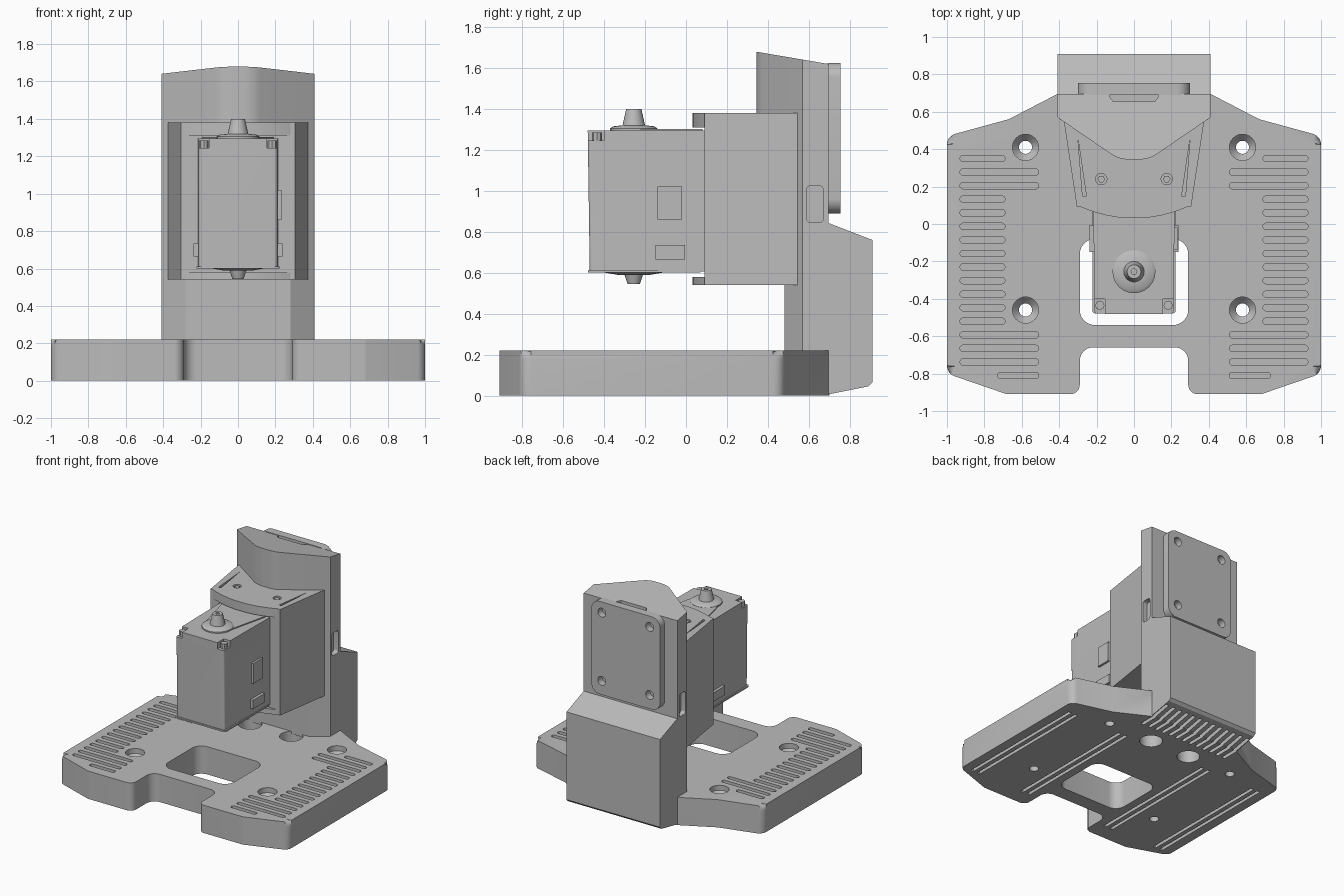
import bpy, bmesh, math
from mathutils import Vector, Matrix

if "Cube" in bpy.data.objects:
    bpy.data.objects.remove(bpy.data.objects["Cube"])

grey = bpy.data.materials.new("plain_grey")
grey.use_nodes = True
COLOUR = (0.5, 0.5, 0.5, 1)
grey.diffuse_color = COLOUR
grey.node_tree.nodes["Principled BSDF"].inputs["Base Color"].default_value = COLOUR

# Local axes for extruding along z, x or y
AXES = {
    "z": Matrix.Identity(3),
    "x": Matrix(((0, 0, 1), (1, 0, 0), (0, 1, 0))),
    "y": Matrix(((1, 0, 0), (0, 0, 1), (0, 1, 0))),
}


def rounded(corners, steps=6):
    """Outline from (a, b, radius) corners, with curved corners."""
    out = []
    for i, (a, b, r) in enumerate(corners):
        p = Vector((a, b))
        if not r:
            out.append(p)
            continue
        u = (Vector(corners[i - 1][:2]) - p).normalized()
        v = (Vector(corners[(i + 1) % len(corners)][:2]) - p).normalized()
        half = u.angle(v) / 2
        d = r / math.tan(half)
        centre = p + (u + v).normalized() * r / math.sin(half)
        start, end = p + u * d - centre, p + v * d - centre
        for k in range(steps + 1):
            t = k / steps
            q = (start * (1 - t) + end * t).normalized() * r
            out.append(centre + q)
    return out


def rect(a0, a1, b0, b1, r=0):
    return rounded([(a0, b0, r), (a1, b0, r), (a1, b1, r), (a0, b1, r)])


def mirrored(half):
    """Close a right-hand outline by mirroring it over x = 0."""
    return half + [(-c[0],) + tuple(c[1:]) for c in reversed(half)]


def prism(bm, pts, c0, c1, axis="z"):
    m = AXES[axis]
    low = [bm.verts.new(m @ Vector((p[0], p[1], c0))) for p in pts]
    high = [bm.verts.new(m @ Vector((p[0], p[1], c1))) for p in pts]
    n = len(pts)
    bm.faces.new(low[::-1])
    bm.faces.new(high)
    for i in range(n):
        j = (i + 1) % n
        bm.faces.new((low[i], low[j], high[j], high[i]))


def lathe(bm, profile, cx, cy, axis="z", n=24):
    """Turn (radius, height) points into a capped round part."""
    m = AXES[axis]
    rings = [[bm.verts.new(m @ Vector((cx + r * math.cos(math.tau * k / n),
                                      cy + r * math.sin(math.tau * k / n), h)))
              for k in range(n)] for r, h in profile]
    bm.faces.new(rings[0][::-1])
    bm.faces.new(rings[-1])
    for a, b in zip(rings, rings[1:]):
        for k in range(n):
            j = (k + 1) % n
            bm.faces.new((a[k], a[j], b[j], b[k]))


def finish(name, bm, cutter=None):
    bmesh.ops.recalc_face_normals(bm, faces=bm.faces)
    mesh = bpy.data.meshes.new(name)
    bm.to_mesh(mesh)
    bm.free()
    ob = bpy.data.objects.new(name, mesh)
    bpy.context.collection.objects.link(ob)
    mesh.materials.append(grey)
    bpy.ops.object.select_all(action="DESELECT")
    bpy.context.view_layer.objects.active = ob
    ob.select_set(True)
    if cutter:
        mod = ob.modifiers.new("cut", "BOOLEAN")
        mod.object, mod.solver = cutter, "EXACT"
        bpy.ops.object.modifier_apply(modifier=mod.name)
        bpy.data.objects.remove(cutter)
    bpy.ops.object.shade_smooth_by_angle(angle=math.radians(30))
    return ob


def vents(bm):
    # Slots across the underside at the rear
    for i in range(13):
        x = (i - 6) * 0.065
        prism(bm, rect(x - 0.014, x + 0.014, 0.56, 0.85, 0.012), -0.1, 0.07)


# Base cutters: window, screw holes, cable holes, side slots, runner grooves
cut = bmesh.new()
prism(cut, rect(-0.29, 0.29, -0.54, -0.08, 0.08), -0.1, 0.4)
vents(cut)
for s in (-1, 1):
    for y in (0.41, -0.46):
        lathe(cut, [(0.035, -0.1), (0.035, 0.14), (0.07, 0.18), (0.07, 0.3)], s * 0.58, y)
    lathe(cut, [(0.085, -0.1), (0.085, 0.3)], s * 0.18, 0.41)
    for i in range(17):
        y = 0.35 - i * 0.0725
        inner = 0.51 if i in (1, 2, 13, 14, 15, 16) else 0.69
        outer = 0.73 if i == 16 else 0.93
        a, b = sorted((s * inner, s * outer))
        prism(cut, rect(a, b, y - 0.017, y + 0.017, 0.016), 0.14, 0.3)
    for x in (0.91, 0.85, 0.43, 0.37):
        prism(cut, rect(s * x - 0.013, s * x + 0.013, -0.78, 0.35), -0.1, 0.025)
base_cutter = finish("base_cutter", cut)

# Base plate with softened side edges
bm = bmesh.new()
prism(bm, rounded(mirrored([
    (0.29, -0.66, 0.07), (0.29, -0.91, 0.05), (0.68, -0.91, 0.06), (1, -0.8, 0.06),
    (1, 0.47, 0.06), (0.67, 0.56, 0), (0.4, 0.7, 0)])), 0, 0.22)
edges = [e for e in bm.edges if all(abs(v.co.x) > 0.97 and v.co.z > 0.2 for v in e.verts)]
bmesh.ops.bevel(bm, geom=edges, offset=0.04, segments=4, profile=0.5, affect="EDGES")
finish("base_plate", bm, base_cutter)

# Rear housing of the column
cut = bmesh.new()
vents(cut)
cutter = finish("vent_cutter", cut)
bm = bmesh.new()
prism(bm, [(0.69, 0.005), (0.89, 0.045), (0.91, 0.065), (0.91, 0.76), (0.69, 0.845)],
      -0.41, 0.41, "x")
finish("rear_housing", bm, cutter)

# Lower column with a truncated front
bm = bmesh.new()
prism(bm, mirrored([(0.28, 0.48), (0.41, 0.57), (0.41, 0.695)]), 0.2, 0.54)
finish("lower_column", bm)

# Upper column with pointed front, sloping top, side ports and a top latch slot
cut = bmesh.new()
for s in (-1, 1):
    a, b = sorted((s * 0.37, s * 0.5))
    prism(cut, rect(0.59, 0.67, 0.845, 1.025, 0.02), a, b, "x")
prism(cut, mirrored([(0.11, 0.655), (0.13, 0.68), (0.13, 0.72)]), 1.58, 1.8)
cutter = finish("column_cutter", cut)
bm = bmesh.new()
prism(bm, rounded(mirrored([(0.08, 0.345, 0.16), (0.41, 0.57, 0), (0.41, 0.695, 0)])), 0.54, 1.75)
hit = bmesh.ops.bisect_plane(bm, geom=bm.verts[:] + bm.edges[:] + bm.faces[:],
                             plane_co=(0, 0.34, 1.68), plane_no=(0, 0.17, 1), clear_outer=True)
bmesh.ops.contextual_create(
    bm, geom=[e for e in hit["geom_cut"] if isinstance(e, bmesh.types.BMEdge)])
finish("upper_column", bm, cutter)

# Rear mounting plate with four screw holes
cut = bmesh.new()
for x in (-0.21, 0.21):
    for z in (1.0, 1.54):
        lathe(cut, [(0.035, 0.7), (0.035, 0.8)], x, z, "y")
cutter = finish("plate_cutter", cut)
bm = bmesh.new()
prism(bm, rect(-0.3, 0.3, 0.89, 1.625, 0.07), 0.69, 0.755, "y")
finish("rear_mounting_plate", bm, cutter)

# Motor mount: body, lips above and below, slanted slots and screw recesses
cut = bmesh.new()
for s in (-1, 1):
    prism(cut, [(s * 0.3, 0.46), (s * 0.275, 0.15), (s * 0.255, 0.15)], 1.34, 1.5)
    lathe(cut, [(0.03, 1.35), (0.03, 1.5)], s * 0.175, 0.24)
cutter = finish("mount_cutter", cut)
bm = bmesh.new()
prism(bm, mirrored([(0.305, 0.09), (0.375, 0.55)]), 0.54, 1.38)
finish("motor_mount", bm, cutter)
bm = bmesh.new()
arc = [(x, 0.03 + 0.07 * (x / 0.305) ** 2) for x in (0.05, 0.1, 0.15, 0.2, 0.25, 0.305)]
for z0, z1 in ((1.31, 1.38), (0.54, 0.58)):
    prism(bm, mirrored(arc), z0, z1)
finish("mount_lips", bm)
bm = bmesh.new()
for x in (-0.175, 0.175):
    lathe(bm, [(0.02, 1.34), (0.02, 1.375)], x, 0.24, n=6)
finish("mount_screws", bm)

# Motor body, slightly tapered, with notched front corners
cut = bmesh.new()
for s in (-1, 1):
    a, b = sorted((s * 0.155, s * 0.3))
    prism(cut, rect(a, b, -0.6, -0.4), 1.245, 1.4)
cutter = finish("motor_cutter", cut)
bm = bmesh.new()
prism(bm, rounded(mirrored([(0.21, -0.48, 0.015), (0.218, 0.1, 0)])), 0.605, 1.295)
for v in bm.verts:
    if v.co.z < 0.7 and v.co.y < -0.4:
        v.co.y += 0.01
finish("motor_body", bm, cutter)

# Bottom rim and raised top panel
bm = bmesh.new()
prism(bm, rounded(mirrored([(0.222, -0.478, 0.015), (0.222, 0.07, 0)])), 0.6, 0.612)
prism(bm, mirrored([(0.11, -0.26), (0.19, 0.08)]), 1.29, 1.303)
finish("motor_trim", bm)

# Corner screws and side clips
bm = bmesh.new()
for s in (-1, 1):
    lathe(bm, [(0.025, 1.23), (0.025, 1.285)], s * 0.183, -0.435, n=8)
    a, b = sorted((s * 0.2, s * 0.238))
    prism(bm, rect(-0.15, -0.005, 0.665, 0.735), a, b, "x")
prism(bm, rect(-0.14, -0.02, 0.86, 1.02), 0.2, 0.232, "x")
finish("motor_fittings", bm)

# Output shaft with collar above, spindle below
bm = bmesh.new()
lathe(bm, [(0.115, 1.29), (0.115, 1.305), (0.1, 1.315), (0.055, 1.32), (0.037, 1.4),
           (0.015, 1.4), (0.015, 1.37)], 0, -0.255)
lathe(bm, [(0.03, 0.545), (0.045, 0.59), (0.08, 0.59), (0.18, 0.607)], 0, -0.255)
finish("motor_shaft", bm)
